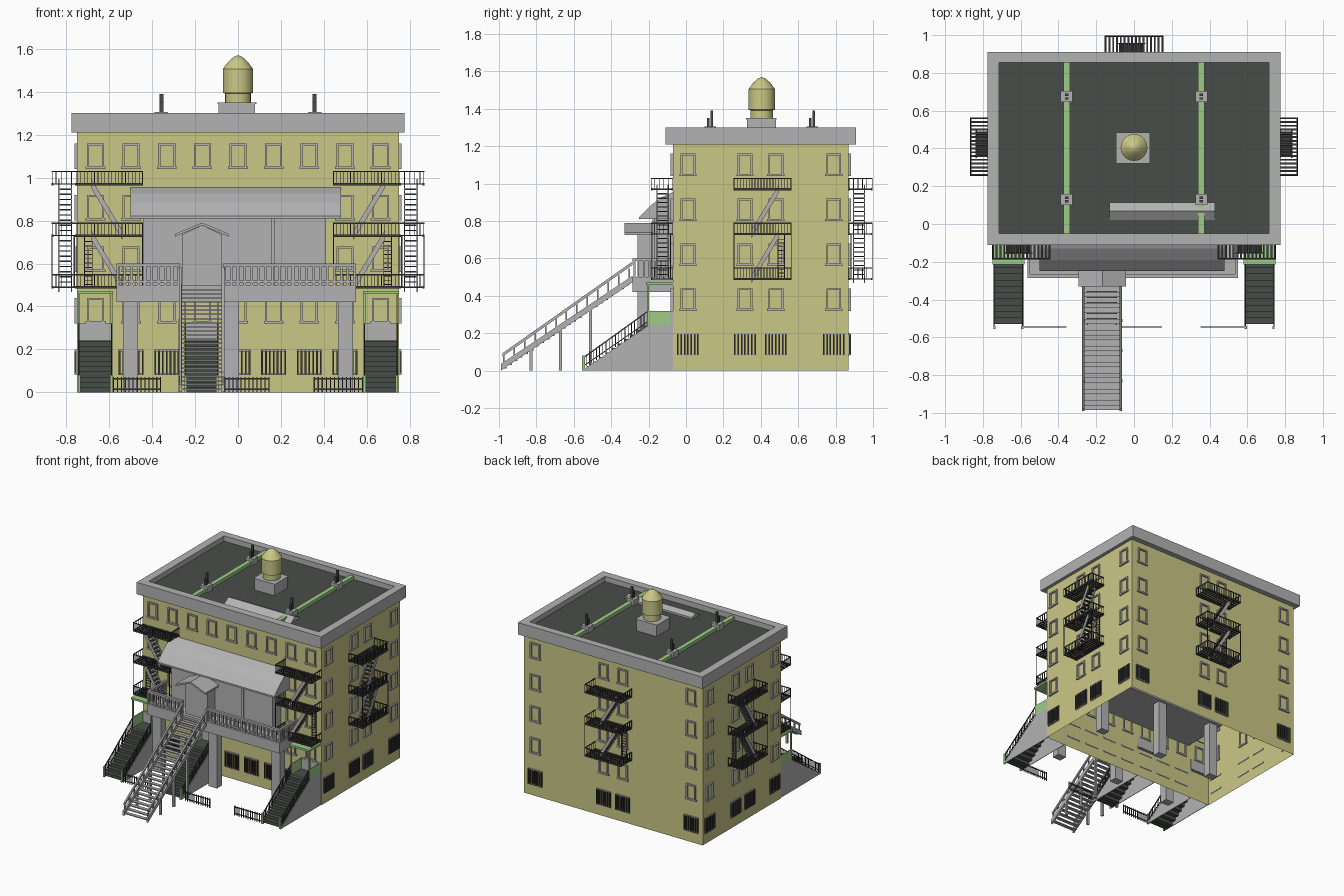
import bpy, bmesh, math
from mathutils import Vector

if "Cube" in bpy.data.objects:
    bpy.data.objects.remove(bpy.data.objects["Cube"])

def material(name, rgb):
    m = bpy.data.materials.new(name)
    m.diffuse_color = (*rgb, 1)
    m.use_nodes = True
    m.node_tree.nodes["Principled BSDF"].inputs["Base Color"].default_value = m.diffuse_color
    return m

KHAKI = material("khaki_wall", (0.60, 0.58, 0.24))
GREY = material("grey_trim", (0.45, 0.45, 0.45))
DARK = material("dark_slate", (0.066, 0.075, 0.066))
IRON = material("dark_iron", (0.045, 0.048, 0.045))
GREEN = material("pale_green", (0.34, 0.60, 0.25))

def frame(o, u, v):
    """Local axes: u along a wall, v outward, z up."""
    return lambda p: Vector((o[0] + u[0]*p[0] + v[0]*p[1], o[1] + u[1]*p[0] + v[1]*p[1], p[2]))

WORLD = frame((0, 0), (1, 0), (0, 1))

class Part:
    def __init__(self, name, mat):
        self.name, self.mat, self.bm = name, mat, bmesh.new()

    def prism(self, a, b):
        va = [self.bm.verts.new(p) for p in a]
        vb = [self.bm.verts.new(p) for p in b]
        self.bm.faces.new(va)
        self.bm.faces.new(vb[::-1])
        for i in range(len(va)):
            j = (i + 1) % len(va)
            self.bm.faces.new((va[i], vb[i], vb[j], va[j]))

    def box(self, x0, x1, y0, y1, z0, z1, f=WORLD):
        ring = [(x0, y0), (x1, y0), (x1, y1), (x0, y1)]
        self.prism([f((x, y, z0)) for x, y in ring], [f((x, y, z1)) for x, y in ring])

    def beam(self, p, q, w, h, f=WORLD):
        """Sloping bar; h is its vertical height, w its width."""
        p, q = f(p), f(q)
        s = Vector((p.y - q.y, q.x - p.x, 0)).normalized() * w / 2
        z = Vector((0, 0, h / 2))
        off = (s + z, s - z, -s - z, -s + z)
        self.prism([p + o for o in off], [q + o for o in off])

    def side(self, prof, x0, x1):
        """Profile in y,z stretched along x."""
        self.prism([Vector((x0, y, z)) for y, z in prof], [Vector((x1, y, z)) for y, z in prof])

    def done(self):
        bmesh.ops.recalc_face_normals(self.bm, faces=self.bm.faces)
        me = bpy.data.meshes.new(self.name)
        self.bm.to_mesh(me)
        self.bm.free()
        me.materials.append(self.mat)
        ob = bpy.data.objects.new(self.name, me)
        bpy.context.collection.objects.link(ob)
        return ob

# walls: a shell with an open bottom
p = Part("walls", KHAKI)
p.box(-.75, .75, -.07, .87, 0, 1.24)
ob = p.done()
bm = bmesh.new(); bm.from_mesh(ob.data)
bmesh.ops.delete(bm, geom=[f for f in bm.faces if f.calc_center_median().z < .01], context='FACES')
bm.to_mesh(ob.data); bm.free()

# cornice and roof
p = Part("cornice", GREY)
for x0, x1, y0, y1 in ((-.775, .775, -.11, -.05), (-.775, .775, .855, .91),
                       (-.775, -.715, -.05, .855), (.715, .775, -.05, .855)):
    p.box(x0, x1, y0, y1, 1.21, 1.3)
p.done()
p = Part("roof_floor", DARK); p.box(-.72, .72, -.055, .86, 1.245, 1.26); p.done()
p = Part("roof_ducts", GREEN)
q = Part("vent_bases", GREY)
r = Part("vent_stacks", DARK)
for x in (-.357, .357):
    p.box(x - .017, x + .017, -.05, .855, 1.26, 1.285)
    for y in (.13, .675):
        q.box(x - .032, x + .032, y - .03, y + .03, 1.26, 1.305)
        r.box(x - .009, x + .009, y + .002, y + .015, 1.305, 1.39)
        r.box(x - .009, x + .009, y - .017, y - .004, 1.305, 1.35)
p.done(); r.done()
q.box(-.09, .08, .325, .48, 1.26, 1.345)
q.box(-.095, .085, .32, .485, 1.343, 1.35)
q.done()
p = Part("skylight", GREY)
p.side([(.02, 1.26), (.07, 1.293), (.115, 1.275), (.115, 1.26)], -.13, .43)
p.done()

# water tank, turned profile
bm = bmesh.new()
prof = [(.06, 1.35), (.06, 1.392), (.071, 1.395), (.071, 1.505), (.045, 1.54), (.02, 1.562), (0, 1.57)]
vs = [bm.verts.new((r_, 0, z)) for r_, z in prof]
es = [bm.edges.new(e) for e in zip(vs, vs[1:])]
bmesh.ops.spin(bm, geom=vs + es, axis=(0, 0, 1), cent=(0, 0, 0), steps=24, angle=math.tau)
bmesh.ops.remove_doubles(bm, verts=bm.verts, dist=.0005)
bmesh.ops.recalc_face_normals(bm, faces=bm.faces)
me = bpy.data.meshes.new("water_tank"); bm.to_mesh(me); bm.free()
me.materials.append(KHAKI)
tank = bpy.data.objects.new("water_tank", me)
tank.location = (0, .405, 0)
bpy.context.collection.objects.link(tank)
bpy.context.view_layer.objects.active = tank
tank.select_set(True)
bpy.ops.object.shade_smooth_by_angle(angle=math.radians(25))

# windows and basement grilles on all four walls
frames, grilles = Part("window_frames", GREY), Part("basement_grilles", IRON)
def window(f, u, z):
    for a, b, c, d in ((-.04, -.03, -.06, .06), (.03, .04, -.06, .06), (-.04, .04, .05, .06), (-.046, .046, -.06, -.048)):
        frames.box(u + a, u + b, -.008, .012, z + c, z + d, f)
def grille(f, u):
    for z in (.08, .19):
        frames.box(u - .058, u + .058, -.004, .008, z, z + .01, f)
    for i in range(7):
        x = u - .054 + i * .018
        grilles.box(x - .004, x + .004, .001, .012, .084, .196, f)
front = frame((0, -.07), (1, 0), (0, -1))
back = frame((0, .87), (-1, 0), (0, 1))
right = frame((.75, 0), (0, 1), (1, 0))
left = frame((-.75, 0), (0, 1), (-1, 0))
rows = (.38, .62, .86, 1.10)
for f, us in ((front, [i * .166 for i in range(-4, 5)]), (back, (-.655, -.08, .08, .655)),
              (right, (.01, .315, .48, .79)), (left, (.01, .315, .48, .79))):
    for u in us:
        for z in rows:
            if f is front and abs(u) < .4 and z in (.62, .86):
                continue  # hidden behind the porch
            window(f, u, z)
        if f is not front or abs(u) < .6:
            grille(f, u)
frames.done(); grilles.done()

# fire escapes
iron, strings = Part("fire_escape_iron", IRON), Part("fire_escape_stringers", GREY)
def escape(f, d=.118):
    t = .003
    for z in (.49, .73, .97):
        for v in (.0, d - .008):
            iron.box(-.155, .155, v, v + .008, z - .006, z + .006, f)
        for i in range(16):                      # floor slats
            u = -.155 + i * .02
            iron.box(u, u + .01, 0, d, z - .003, z + .003, f)
        iron.box(-.155, .155, d - .005, d, z + .055, z + .061, f)
        for u in (-.155, .15):
            iron.box(u, u + .005, 0, d, z + .055, z + .061, f)
            for i in range(5):
                iron.box(u, u + .005, i * .024, i * .024 + t, z, z + .058, f)
        for i in range(20):
            u = -.153 + i * .016
            iron.box(u - t/2, u + t/2, d - .004, d - .001, z, z + .058, f)
    for z in (.73, .97):                         # flights
        for v in (.025, .085):
            strings.beam((.085, v, z), (-.06, v, z - .24), .006, .045, f)
        for i in range(1, 10):
            u, h = .085 - .0145 * i, z - .024 * i
            iron.box(u - .01, u + .01, .025, .085, h - .003, h + .003, f)
    for u in (.08, .115):                        # ladder
        iron.box(u, u + .004, .01, .016, .49, .73, f)
    for i in range(11):
        iron.box(.08, .119, .011, .015, .5 + i * .02, .504 + i * .02, f)
    for u in (-.155, .151):                      # outer posts
        iron.box(u, u + .004, d - .004, d, .49, .73, f)
escape(frame((.75, .41), (0, 1), (1, 0)))
escape(frame((-.75, .41), (0, 1), (-1, 0)))
escape(frame((0, .87), (-1, 0), (0, 1)), .128)
escape(frame((-.597, -.07), (-1, 0), (0, -1)))
escape(frame((.597, -.07), (1, 0), (0, -1)))
iron.done(); strings.done()

# raised porch: deck, pillars, room, sloping roof
p = Part("porch_deck", GREY); p.box(-.565, .55, -.285, .30, .42, .5); p.done()
p = Part("porch_pillars", GREY)
for y in (-.23, .25):
    for x in (-.5, -.03, .5):
        p.box(x - .035, x + .035, y - .03, y + .03, 0, .42)
p.done()
p = Part("porch_room", GREY)
p.box(-.44, .41, -.17, -.06, .5, .84)
p.box(.155, .17, -.178, -.17, .5, .82)
p.done()
p = Part("porch_roof", GREY)
p.side([(-.25, .81), (-.25, .822), (-.19, .882), (-.13, .927), (-.065, .957), (-.065, .81)], -.5, .48)
p.done()
p = Part("entry_hut", GREY)
p.prism(*[[Vector((x, y, z)) for x, z in ((-.26, .5), (-.075, .5), (-.075, .735), (-.167, .778), (-.26, .735))]
          for y in (-.26, -.16)])
p.done()
p = Part("entry_roof", GREY)
p.prism(*[[Vector((x, y, z)) for x, z in ((-.293, .725), (-.167, .778), (-.043, .725), (-.043, .738), (-.167, .79), (-.293, .738))]
          for y in (-.33, -.16)])
p.done()
p = Part("porch_railing", GREY)
for x0, x1 in ((-.565, -.27), (-.07, .55)):
    p.box(x0, x1, -.285, -.265, .585, .6)
    p.box(x0, x1, -.28, -.27, .51, .52)
    n = round((x1 - x0) / .032)
    for i in range(n + 1):
        x = x0 + .006 + (x1 - x0 - .012) * i / n
        p.box(x - .006, x + .006, -.282, -.27, .5, .59)
for x in (-.565, .535):
    p.box(x, x + .015, -.285, -.07, .585, .6)
    for i in range(7):
        p.box(x + .002, x + .013, -.26 + i * .03, -.25 + i * .03, .5, .59)
p.done()

# long front stair
p = Part("long_stair", GREY)
for x in (-.268, -.07):
    p.beam((x, -.99, .018), (x, -.285, .49), .014, .035)
    p.beam((x, -.98, .085), (x, -.285, .575), .012, .018)
    for i in range(13):
        y, z = -.975 + i * .056, .02 + i * .0375
        p.box(x - .004, x + .004, y - .004, y + .004, z, z + .075)
    for y in (-.83, -.67, -.51):
        p.box(x - .008, x + .008, y - .008, y + .008, 0, .02 + (y + .99) * .67)
for i in range(25):
    y, z = -.985 + i * .0285, .012 + i * .0193
    p.box(-.265, -.073, y, y + .026, z, z + .007)
p.done()

# three lower stoops with green entrance hoods
steps, cheeks = Part("stoop_steps", DARK), Part("stoop_side_walls", GREY)
hoods, rails = Part("entrance_hoods", GREEN), Part("iron_railings", IRON)
for cx in (-.665, -.17, .665):
    w = .08
    for i in range(10):
        y = -.53 + i * .033
        steps.box(cx - w + .003, cx + w - .003, y, y + .04, max(0, .024 * i - .02), .024 * (i + 1))
    steps.box(cx - w + .003, cx + w - .003, -.2, -.07, .22, .241)
    cheeks.box(cx - w, cx + w, -.085, -.068, .24, .32)
    for s in (-1, 1):
        x = cx + s * w
        xi = x - s * .004
        cheeks.side([(-.54, 0), (-.54, .012), (-.2, .24), (-.07, .24), (-.07, 0)], x, xi)
        hoods.box(x, x - s * .006, -.205, -.07, .24, .32)
        hoods.box(x, x - s * .012, -.555, -.54, 0, .08)
        hoods.box(x, x - s * .008, -.205, -.197, .32, .46)
        rails.beam((xi, -.54, .075), (xi, -.2, .32), .006, .008)
        rails.beam((xi, -.54, .03), (xi, -.2, .265), .005, .006)
        for i in range(20):
            y = -.53 + i * .017
            z = .015 + (y + .54) * .68
            rails.box(xi - .002, xi + .002, y - .002, y + .002, z, z + .068)
    hoods.box(cx - w - .004, cx + w + .004, -.215, -.07, .458, .473)
# street fences
for x0, x1 in ((-.58, -.36), (-.06, .145), (.355, .58)):
    for z in (.012, .06):
        rails.box(x0, x1, -.549, -.543, z, z + .006)
    n = round((x1 - x0) / .018)
    for i in range(n + 1):
        x = x0 + (x1 - x0) * i / n
        rails.box(x - .0025, x + .0025, -.5485, -.5435, 0, .072)
for part in (steps, cheeks, hoods, rails):
    part.done()
